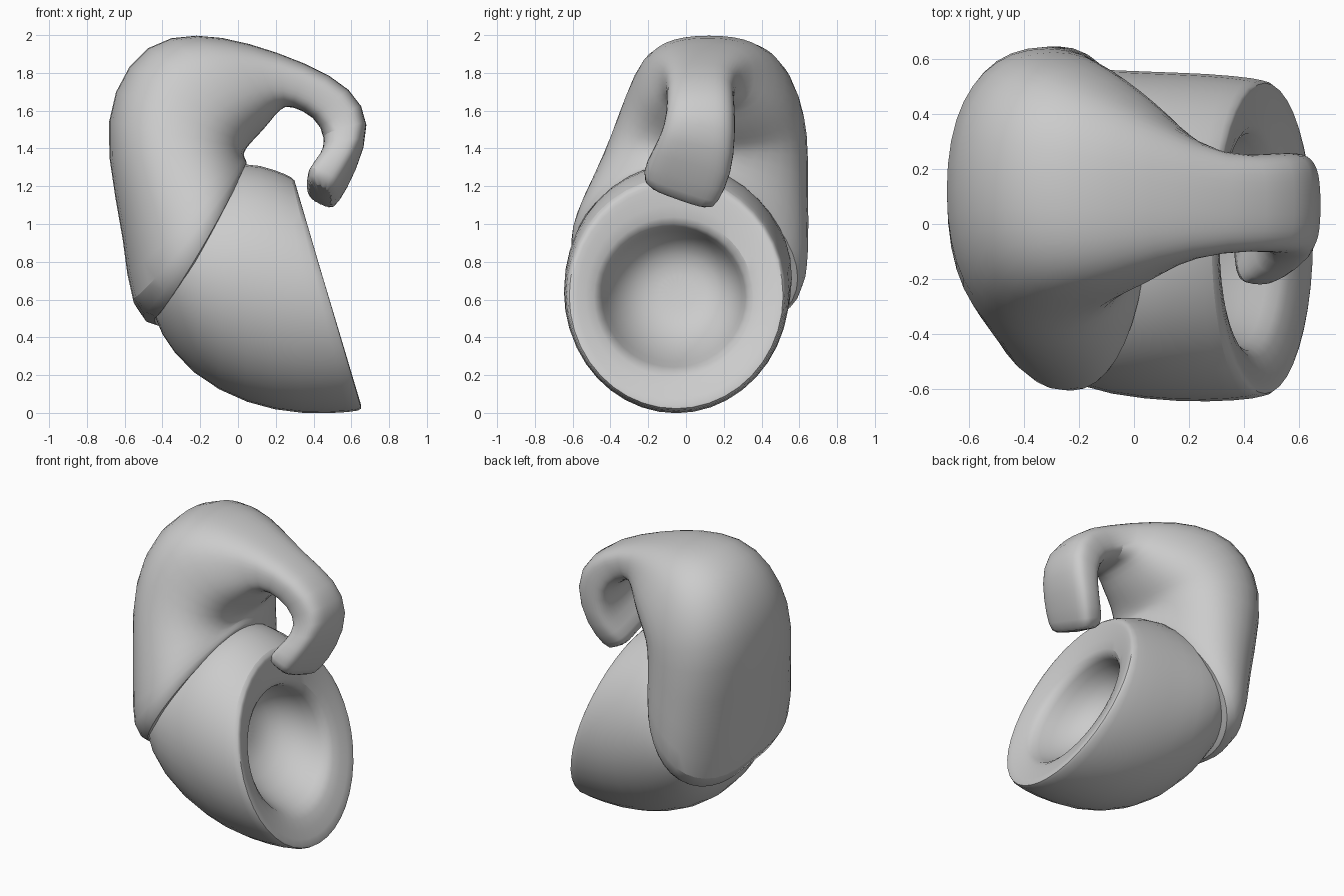
import bpy, bmesh, math

SIDES = 20
GROW = 1.016  # makes up for the shrinkage of subdivision


def spow(v, p):
    return math.copysign(abs(v) ** p, v)


def loft(name, rings, cap_start=False, cap_end=False):
    """Each ring: (outer x, outer z, inner x, inner z, y low, y high, power, slope front, slope back)."""
    bm = bmesh.new()
    loops = []
    for ox, oz, ix, iz, y0, y1, p, sf, sb in rings:
        loop = []
        for k in range(SIDES):
            a = 2 * math.pi * k / SIDES
            c, s = spow(math.cos(a), p), spow(math.sin(a), p)
            dy = s * (y1 - y0) / 2
            x = (ox + ix) / 2 + c * (ox - ix) / 2
            y = (y0 + y1) / 2 + dy
            z = (oz + iz) / 2 + c * (oz - iz) / 2 + dy * (sb if dy > 0 else sf)
            loop.append(bm.verts.new((x * GROW, y * GROW, 1 + (z - 1) * GROW)))
        loops.append(loop)
    for a, b in zip(loops, loops[1:]):
        for k in range(SIDES):
            j = (k + 1) % SIDES
            bm.faces.new((a[k], a[j], b[j], b[k]))
    if cap_start:
        bm.faces.new(loops[0])
    if cap_end:
        bm.faces.new(loops[-1])
    bmesh.ops.recalc_face_normals(bm, faces=bm.faces)
    me = bpy.data.meshes.new(name)
    bm.to_mesh(me)
    bm.free()
    ob = bpy.data.objects.new(name, me)
    bpy.context.collection.objects.link(ob)
    sub = ob.modifiers.new("smooth", 'SUBSURF')
    sub.levels = sub.render_levels = 1
    bpy.ops.object.select_all(action='DESELECT')
    ob.select_set(True)
    bpy.context.view_layer.objects.active = ob
    bpy.ops.object.shade_smooth_by_angle(angle=math.radians(50))
    return ob


# Cup: rounded back, wide body, tilted rim sloping into a hollow bowl
cup = [
    (-0.42, 0.90, -0.44, 0.68, -0.15, 0.17),
    (-0.40, 1.02, -0.44, 0.56, -0.34, 0.38),
    (-0.32, 1.15, -0.42, 0.44, -0.49, 0.52),
    (-0.15, 1.28, -0.25, 0.205, -0.60, 0.57),
    (0.03, 1.34, 0.05, 0.045, -0.64, 0.555),
    (0.20, 1.29, 0.34, -0.005, -0.65, 0.55),
    (0.29, 1.25, 0.61, 0.01, -0.635, 0.53),
    (0.295, 1.225, 0.655, 0.025, -0.62, 0.52),
    (0.30, 1.19, 0.64, 0.06, -0.59, 0.48),
    (0.31, 1.02, 0.56, 0.22, -0.47, 0.34),
    (0.28, 0.99, 0.51, 0.24, -0.45, 0.32),
    (0.14, 0.95, 0.30, 0.31, -0.39, 0.28),
    (0.05, 0.85, 0.14, 0.44, -0.27, 0.18),
    (0.05, 0.72, 0.09, 0.57, -0.13, 0.04),
]
loft("cup", [r + (1.0, 0, 0) for r in cup], True, True)

# Hood: skirt over the cup, bulging crown, narrowing into a curled flat tail
hood = [
    (-0.38, 0.60, 0.01, 1.28, -0.55, 0.54, 1.0, 0.1, -0.3),
    (-0.42, 0.47, 0.05, 1.33, -0.60, 0.59, 1.0, 0.1, -0.35),
    (-0.575, 0.58, 0.05, 1.35, -0.62, 0.65, 0.95, 0.1, -0.35),
    (-0.59, 0.90, 0.03, 1.37, -0.55, 0.645, 0.9, 0.05, -0.2),
    (-0.70, 1.38, 0.04, 1.38, -0.43, 0.645, 0.87, 0, 0),
    (-0.665, 1.70, 0.06, 1.41, -0.36, 0.63, 0.87, 0, 0),
    (-0.485, 1.955, 0.11, 1.46, -0.29, 0.57, 0.84, 0, 0),
    (-0.22, 2.0, 0.17, 1.53, -0.23, 0.47, 0.8, 0, 0),
    (0.05, 1.95, 0.22, 1.60, -0.15, 0.36, 0.75, 0, 0),
    (0.36, 1.84, 0.27, 1.62, -0.10, 0.24, 0.7, 0, 0),
    (0.60, 1.71, 0.40, 1.56, -0.10, 0.255, 0.65, 0, 0),
    (0.70, 1.52, 0.46, 1.45, -0.11, 0.26, 0.65, -0.1, -0.1),
    (0.62, 1.30, 0.43, 1.33, -0.18, 0.24, 0.6, -0.3, -0.3),
    (0.53, 1.15, 0.35, 1.24, -0.23, 0.17, 0.55, -0.35, -0.35),
    (0.49, 1.11, 0.36, 1.17, -0.21, 0.13, 0.55, -0.35, -0.35),
]
loft("hood_with_curled_tail", hood, False, True)
